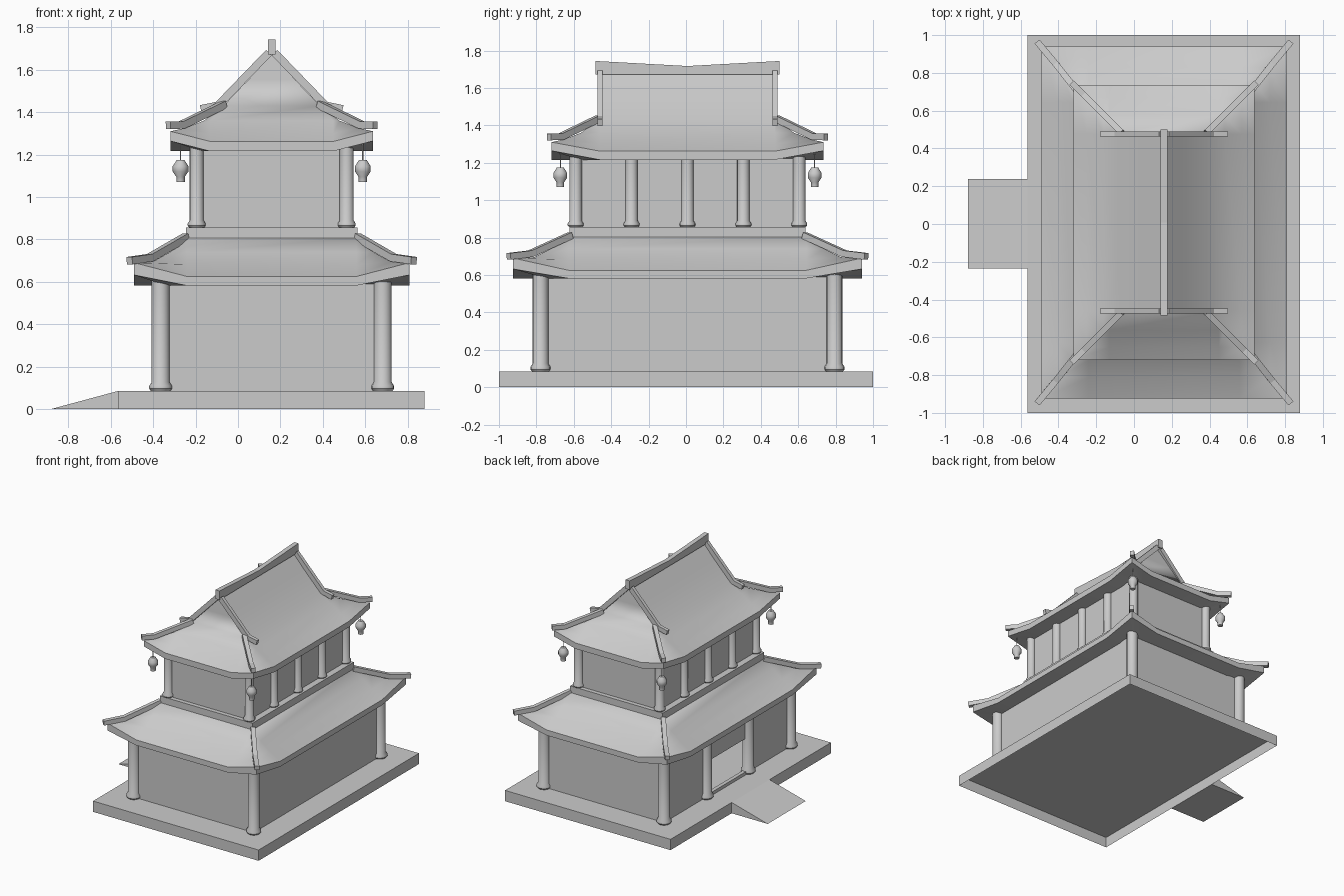
import bpy, bmesh, math
from mathutils import Vector

cube = bpy.data.objects.get("Cube")
if cube:
    bpy.data.objects.remove(cube, do_unlink=True)

CX, CY = 0.159, 0.008          # centre of the building on its platform
SIGNS = [(1, 1), (-1, 1), (-1, -1), (1, -1)]

grey = bpy.data.materials.new("plain_grey")
grey.use_nodes = True
colour = (0.6, 0.6, 0.6, 1)
grey.diffuse_color = colour
grey.node_tree.nodes["Principled BSDF"].inputs["Base Color"].default_value = colour


def finish(name, bm, smooth=None):
    """Turn a bmesh into a named object, optionally smooth below an angle."""
    bmesh.ops.recalc_face_normals(bm, faces=bm.faces[:])
    mesh = bpy.data.meshes.new(name)
    bm.to_mesh(mesh)
    bm.free()
    mesh.materials.append(grey)
    ob = bpy.data.objects.new(name, mesh)
    bpy.context.collection.objects.link(ob)
    if smooth:
        bpy.ops.object.select_all(action='DESELECT')
        ob.select_set(True)
        bpy.context.view_layer.objects.active = ob
        bpy.ops.object.shade_smooth_by_angle(angle=math.radians(smooth))
    return ob


def prism(name, outline, direction):
    """Extrude a flat outline of 3D points along a direction."""
    bm = bmesh.new()
    face = bm.faces.new([bm.verts.new(p) for p in outline])
    new = bmesh.ops.extrude_face_region(bm, geom=[face])["geom"]
    bmesh.ops.translate(bm, vec=direction,
                        verts=[v for v in new if isinstance(v, bmesh.types.BMVert)])
    return finish(name, bm)


def box(name, x0, x1, y0, y1, z0, z1):
    """Box placed relative to the centre of the building."""
    outline = [(x0, y0), (x1, y0), (x1, y1), (x0, y1)]
    return prism(name, [(CX + x, CY + y, z0) for x, y in outline], (0, 0, z1 - z0))


def loft(bm, rings):
    """Join rings of equal length with quads."""
    rows = [[bm.verts.new(p) for p in ring] for ring in rings]
    for a, b in zip(rows, rows[1:]):
        n = len(a)
        for i in range(n):
            bm.faces.new((a[i], a[(i + 1) % n], b[(i + 1) % n], b[i]))
    return rows


def turned(name, x, y, profile, sides=16):
    """Lathe a (radius, z) profile around a vertical axis."""
    bm = bmesh.new()
    rows = loft(bm, [[(x + r * math.cos(math.tau * i / sides),
                       y + r * math.sin(math.tau * i / sides), z)
                      for i in range(sides)] for r, z in profile])
    bm.faces.new(rows[0])
    bm.faces.new(rows[-1])
    return finish(name, bm, 35)


def column(name, x, y, r, z0, z1):
    foot = r * 1.28
    turned(name, CX + x, CY + y, [(r * 1.1, z0), (foot, z0 + r * 0.25),
                                  (foot, z0 + r * 0.55), (r, z0 + r), (r, z1)])


def beam(name, path, width, height):
    """Sweep a rectangle, square to the path, along a path straight in plan."""
    path = [Vector(p) for p in path]
    along = path[-1] - path[0]
    side = Vector((-along.y, along.x, 0)).normalized()
    rings = []
    for i, p in enumerate(path):
        tangent = path[min(i + 1, len(path) - 1)] - path[max(i - 1, 0)]
        up = tangent.cross(side).normalized() * height
        half = side * width / 2
        rings.append([p - half, p + half, p + half + up, p - half + up])
    bm = bmesh.new()
    rows = loft(bm, rings)
    bm.faces.new(rows[0])
    bm.faces.new(rows[-1])
    return finish(name, bm)


def hip_roof(name, kink_x, kink_y, rings):
    """Roof from rings (half x, half y, side z, corner z); corners lift past kinks."""
    loops = []
    for hx, hy, z, zc in rings:
        kx, ky = min(kink_x, hx), min(kink_y, hy)
        loop = []
        for sx, sy in SIGNS:
            corner = [(hx, ky, z), (hx, hy, zc), (kx, hy, z)]
            if sx * sy < 0:
                corner.reverse()
            loop += [(CX + sx * px, CY + sy * py, pz) for px, py, pz in corner]
        loops.append(loop)
    bm = bmesh.new()
    loft(bm, loops)
    bmesh.ops.remove_doubles(bm, verts=bm.verts[:], dist=0.0005)
    bmesh.ops.dissolve_degenerate(bm, edges=bm.edges[:], dist=0.0005)
    return finish(name, bm, 54)


# Platform, open underneath, and entrance ramp
TOP = 0.085
bm = bmesh.new()
rim = [(-0.565, -1), (0.88, -1), (0.88, 1), (-0.565, 1)]
bm.faces.new(loft(bm, [[(x, y, z) for x, y in rim] for z in (0, TOP)])[-1])
finish("platform", bm)
prism("entrance_ramp", [(-0.88, -0.235, 0), (-0.565, -0.235, 0),
                        (-0.565, -0.235, TOP)], (0, 0.473, 0))

# Lower storey: thin walls around a hall, with a doorway between two columns
WX, WY, DOOR, THICK, EAVE = 0.524, 0.786, 0.262, 0.02, 0.62
box("side_wall", WX - THICK, WX, -WY, WY, TOP, EAVE)
box("door_lintel", -WX, THICK - WX, -DOOR, DOOR, 0.36, EAVE)
box("door_sill", -WX - 0.015, 0.015 - WX, -DOOR, DOOR, TOP, 0.11)
for s in (-1, 1):
    end, jamb = sorted((s * WY, s * (WY - THICK))), sorted((s * DOOR, s * WY))
    box("end_wall", -WX, WX, *end, TOP, EAVE)
    box("entrance_wall", -WX, THICK - WX, *jamb, TOP, EAVE)
    column("entrance_column", -WX, s * DOOR, 0.042, TOP, EAVE)
for sx, sy in SIGNS:
    column("lower_column", sx * WX, sy * WY, 0.042, TOP, EAVE)

# Lower roof and the ledge that carries the upper storey
hip_roof("lower_roof", 0.40, 0.636, [
    (0.50, 0.76, 0.582, 0.582), (0.65, 0.932, 0.582, 0.632), (0.65, 0.932, 0.625, 0.69),
    (0.56, 0.82, 0.682, 0.695), (0.48, 0.73, 0.74, 0.74), (0.40, 0.636, 0.807, 0.807)])
box("upper_ledge", -0.404, 0.404, -0.632, 0.632, 0.79, 0.857)

# Upper storey
UX, UY = 0.354, 0.598
box("upper_walls", -UX, UX, -UY, UY, 0.85, 1.25)
for s in (-1, 1):
    for i in range(-2, 3):
        column("upper_column", s * UX, i * UY / 2, 0.033, 0.857, 1.25)

# Upper roof: hipped skirt rising into a slightly leaning gable
hip_roof("upper_roof", 0.29, 0.468, [
    (0.33, 0.575, 1.216, 1.216), (0.478, 0.727, 1.216, 1.264), (0.478, 0.727, 1.262, 1.31),
    (0.41, 0.66, 1.30, 1.325), (0.32, 0.57, 1.36, 1.36), (0.228, 0.478, 1.43, 1.43),
    (0.11, 0.468, 1.553, 1.553), (0, 0.458, 1.675, 1.675)])

# Ridges on roof corners and gable edges
for sx, sy in SIGNS:
    def at(x, y, z):
        return (CX + sx * x, CY + sy * y, z)
    beam("lower_hip_ridge", [at(0.67, 0.955, 0.682), at(0.57, 0.835, 0.697),
                             at(0.40, 0.62, 0.795)], 0.034, 0.035)
    beam("upper_hip_ridge", [at(0.488, 0.74, 1.32), at(0.42, 0.672, 1.323),
                             at(0.22, 0.472, 1.42)], 0.032, 0.035)
    beam("gable_rail", [at(0, 0.469, 1.668), at(0.24, 0.469, 1.42),
                        at(0.33, 0.469, 1.397)], 0.027, 0.037)

    # Hanging lantern under each upper corner
    x, y, _ = at(0.43, 0.68, 0)
    turned("lantern", x, y, [(0.018, 1.175), (0.037, 1.145), (0.037, 1.12),
                             (0.02, 1.095), (0.02, 1.07)], 12)
    turned("lantern_cord", x, y, [(0.003, 1.165), (0.003, 1.28)], 6)

# Top ridge, dipping in the middle
ridge = [(-0.492, 1.673), (0.492, 1.673), (0.492, 1.744), (0, 1.717), (-0.492, 1.744)]
prism("top_ridge", [(CX - 0.018, CY + y, z) for y, z in ridge], (0.036, 0, 0))
